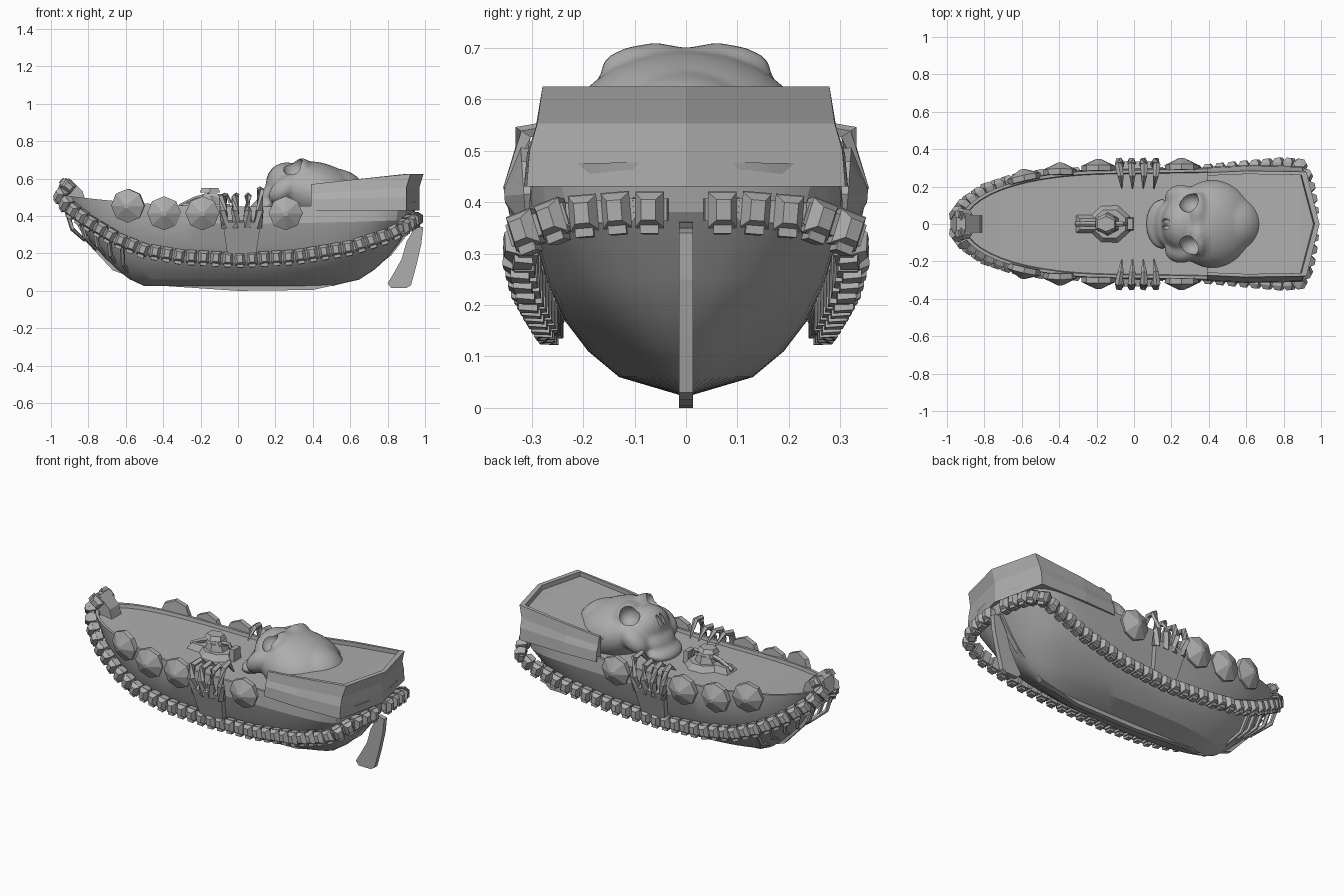
import bpy, bmesh, math
from mathutils import Vector, Matrix

if "Cube" in bpy.data.objects:
    bpy.data.objects.remove(bpy.data.objects["Cube"])

mat = bpy.data.materials.new("plain grey")
mat.diffuse_color = (0.42, 0.42, 0.42, 1)
mat.use_nodes = True
mat.node_tree.nodes["Principled BSDF"].inputs["Base Color"].default_value = mat.diffuse_color


def finish(name, bm, mirror=False, smooth=None):
    bmesh.ops.recalc_face_normals(bm, faces=bm.faces)
    me = bpy.data.meshes.new(name)
    bm.to_mesh(me)
    bm.free()
    me.materials.append(mat)
    ob = bpy.data.objects.new(name, me)
    bpy.context.collection.objects.link(ob)
    if mirror:
        m = ob.modifiers.new("mirror", 'MIRROR')
        m.use_axis = (False, True, False)
        m.merge_threshold = 0.0005
    if smooth:
        bpy.ops.object.select_all(action='DESELECT')
        ob.select_set(True)
        bpy.context.view_layer.objects.active = ob
        bpy.ops.object.shade_smooth_by_angle(angle=math.radians(smooth))
    return ob


def loft(name, rows, mirror=True, smooth=None, loop=False):
    bm = bmesh.new()
    vs = [[bm.verts.new(p) for p in r] for r in rows]
    pairs = list(zip(vs, vs[1:])) + ([(vs[-1], vs[0])] if loop else [])
    for a, b in pairs:
        for i in range(len(a) - 1):
            bm.faces.new((a[i], a[i + 1], b[i + 1], b[i]))
    if loop:
        bm.faces.new([r[0] for r in vs])
    bmesh.ops.remove_doubles(bm, verts=bm.verts, dist=0.0005)
    return finish(name, bm, mirror, smooth)


def plate(name, pts, half):
    """Side profile in x, z given thickness across y."""
    bm = bmesh.new()
    a = [bm.verts.new((x, -half, z)) for x, z in pts]
    b = [bm.verts.new((x, half, z)) for x, z in pts]
    bm.faces.new(a)
    bm.faces.new(b[::-1])
    n = len(pts)
    for i in range(n):
        bm.faces.new((a[i], a[(i + 1) % n], b[(i + 1) % n], b[i]))
    return finish(name, bm)


def taper(bm, M, base, top, z0, z1, n=4):
    """Tapered prism: base and top are half sizes in x, y."""
    k = 1 / math.cos(math.pi / n)
    ring = lambda s, z: [bm.verts.new(M @ Vector((
        s[0] * k * math.cos(math.pi * (2 * i + 1) / n), s[1] * k * math.sin(math.pi * (2 * i + 1) / n), z)))
        for i in range(n)]
    a, b = ring(base, z0), ring(top, z1)
    bm.faces.new(a[::-1])
    bm.faces.new(b)
    for i in range(n):
        bm.faces.new((a[i], a[(i + 1) % n], b[(i + 1) % n], b[i]))


def bone(bm, pts, radii, n=5):
    """Tapered tube through points."""
    pts = [Vector(p) for p in pts]
    rings = []
    for i, p in enumerate(pts):
        t = pts[min(i + 1, len(pts) - 1)] - pts[max(i - 1, 0)]
        q = t.to_track_quat('Z', 'X')
        rings.append([bm.verts.new(p + q @ Vector((
            radii[i] * math.cos(math.tau * k / n), radii[i] * math.sin(math.tau * k / n), 0))) for k in range(n)])
    for a, b in zip(rings, rings[1:]):
        for k in range(n):
            bm.faces.new((a[k], a[(k + 1) % n], b[(k + 1) % n], b[k]))
    bm.faces.new(rings[0][::-1])
    bm.faces.new(rings[-1])


# Hull with rim and deck: z, half width, bow x, stern x, fullness
levels = [(.025, .012, -.5, .5, 0), (.06, .13, -.58, .65, .1), (.11, .19, -.65, .73, .22),
          (.17, .235, -.72, .8, .4), (.24, .265, -.79, .86, .6), (.36, .297, -.88, .94, .8),
          (.45, .288, -.93, .955, 1), (.45, .272, -.91, .935, 1), (.43, .268, -.905, .93, 1),
          (.43, 0, -.905, .93, 1)]
rows = []
for z, w, xb, xs, v in levels:
    row = []
    for i in range(29):
        u = -math.cos(math.pi * i / 28)
        s = abs(u)
        x = s * (xb if u < 0 else xs)
        e = 2.5 if u < 0 else 2 + 18 * v * v
        y = w * math.sqrt(max(0, 1 - s ** e)) * (1 + (.06 * v * s if u > 0 else 0))
        row.append((x, y, z + (.07 if u < 0 else .03) * v * x * x))
    rows.append(row)
loft("hull", rows, smooth=20)

# Raised stern walls with a pointed transom, and the stern deck
plan = [(.39, .29), (.6, .3), (.9, .295), (.97, 0)]
shape = [(.43, 1.05, 0, 0), (.49, 1.03, 0, .2), (.52, .98, 0, .6), (.57, .945, .022, 1),
         (.57, .89, -.005, 1), (.43, .89, -.02, 0)]
rise = lambda x: .055 * min(1, (x - .39) / .5)
loft("stern_wall", [[(x + dx * (x > .8), y * s, z + k * rise(x)) for x, y in plan]
                    for z, s, dx, k in shape], loop=True)
loft("stern_deck", [[(x - .01 * (x > .8), y * s, z + rise(x)) for x, y in plan]
                    for z, s in [(.545, .9), (.545, 0)]])

# Keel, stem head and rudder
outer = [(-.93, .54), (-.9, .42), (-.8, .25), (-.67, .11), (-.45, .03), (0, 0), (.4, .005),
         (.65, .06), (.82, .19), (.95, .36)]
plate("keel", outer + [(x * .9, z + (.4 - z) * .12) for x, z in outer[::-1]], .014)
plate("stem_head", [(-.98, .5), (-.95, .58), (-.9, .6), (-.83, .53), (-.8, .43), (-.91, .42)], .045)
plate("rudder", [(.99, .34), (.98, .25), (.955, .14), (.925, .03), (.90, .015), (.82, .015), (.80, .04),
                 (.83, .09), (.875, .17), (.90, .26), (.95, .35)], .014)

# Backbone chain round the hull
path = [Vector(p) for p in [(-.91, .05, .56), (-.95, .055, .51), (-.91, .11, .45), (-.8, .185, .37),
        (-.65, .235, .28), (-.5, .26, .22), (-.3, .272, .187), (0, .268, .17), (.3, .28, .185),
        (.6, .308, .235), (.8, .325, .3), (.89, .315, .345), (.93, .24, .375), (.95, .12, .385), (.96, .03, .385)]]
bm = bmesh.new()
left = 0
for a, b in zip(path, path[1:]):
    t = (b - a).normalized()
    out = Vector((0, 0, 1)).cross(t).normalized()
    if out.y < -.1:
        out = -out
    up = t.cross(out)
    d = left
    while d < (b - a).length:
        R = Matrix((t, up, out)).transposed().to_4x4()
        M = Matrix.Translation(a + t * d) @ R
        taper(bm, M, (.021, .034), (.028, .036), -.03, .008)
        taper(bm, M, (.028, .034), (.014, .020), .008, .032)
        taper(bm, M, (.034, .022), (.034, .022), -.02, .008)
        D = Matrix.Translation(a + t * d - up * .036) @ R
        taper(bm, D, (.014, .012), (.018, .010), -.02, .016)
        d += .065
    left = d - (b - a).length
finish("backbone_chain", bm, mirror=True)

# Bow ribs between the chain and the keel
bm = bmesh.new()
for i in range(5):
    f = i / 4
    top = Vector((-.92 + .3 * f, .09 + .14 * f, .44 - .18 * f))
    low = Vector((-.82 + .24 * f, .012, .27 - .19 * f))
    mid = (top + low) / 2 + Vector((-.015, .035, -.025))
    bone(bm, [top, mid, low], [.014, .012, .008])
finish("bow_ribs", bm, mirror=True)

# Faceted round shields
bm = bmesh.new()
for x, y, z in [(-.59, .255, .455), (-.395, .29, .415), (-.19, .31, .415), (.255, .315, .415)]:
    M = Matrix.Translation((x, y, z)) @ Matrix.Rotation(math.radians(-90 - 4), 4, 'X') \
        @ Matrix.Rotation(-.22 if x < -.5 else 0, 4, 'Y') @ Matrix.Rotation(math.pi / 8, 4, 'Z')
    taper(bm, M, (.082, .082), (.084, .084), -.03, .0, 8)
    taper(bm, M, (.084, .084), (.012, .012), .0, .038, 8)
finish("shields", bm, mirror=True)

# Bony hands gripping the sides
bm = bmesh.new()
M = Matrix.Translation((.02, .262, .2)) @ Matrix.Rotation(math.radians(-15), 4, 'X')
taper(bm, M, (.075, .022), (.102, .026), -.01, .18)
for i in range(4):
    x = -.065 + i * .057
    h = .035 * (i == 3)
    bone(bm, [(x, .312, .34), (x * 1.15 - .005, .335, .43), (x * 1.2 - .005, .315, .50 + h),
              (x * 1.1, .26, .51 + h), (x, .19, .46)], [.024, .022, .02, .017, .004])
finish("gripping_hands", bm, mirror=True)

# Deck weapon: base, turret, cap, barrel and hook
bm = bmesh.new()
T = Matrix.Translation
taper(bm, T((-.13, 0, .42)), (.115, .105), (.085, .075), 0, .045, 8)
taper(bm, T((-.24, 0, .42)), (.08, .055), (.05, .03), 0, .05)
taper(bm, T((-.14, 0, .46)), (.06, .055), (.045, .045), 0, .045, 6)
taper(bm, T((-.145, 0, .50)), (.05, .04), (.035, .035), 0, .02)
taper(bm, T((-.15, 0, .525)), (.055, .05), (.045, .035), 0, .025, 6)
taper(bm, T((-.02, 0, .43)), (.016, .035), (.014, .03), 0, .07)
bone(bm, [(-.31, 0, .45), (-.23, 0, .49), (-.15, 0, .51)], [.014, .014, .016])
bone(bm, [(-.13, 0, .5), (-.06, 0, .51), (-.04, 0, .47)], [.014, .013, .01])
finish("deck_weapon", bm)


# Giant skull: overlapping ellipsoids fused together, sockets cut out
def ellipsoids(name, parts, smooth=None):
    bm = bmesh.new()
    for c, r, tilt in parts:
        for sy in ([1, -1] if c[1] else [1]):
            M = T((c[0], c[1] * sy, c[2])) @ Matrix.Rotation(math.radians(tilt), 4, 'Y') \
                @ Matrix.Diagonal((*r, 1))
            bmesh.ops.create_uvsphere(bm, u_segments=24, v_segments=14, radius=1, matrix=M)
    return finish(name, bm, smooth=smooth)


skull = ellipsoids("skull", [
    ((.43, 0, .52), (.24, .24, .165), 18),        # cranium
    ((.54, 0, .53), (.155, .15, .12), 20),        # back of the head
    ((.27, 0, .56), (.12, .15, .13), -30),        # face
    ((.345, .06, .655), (.05, .11, .055), -20),   # brow
    ((.25, .14, .545), (.10, .07, .06), -40),     # cheeks
    ((.18, 0, .52), (.085, .12, .05), -45),       # upper jaw
    ((.15, 0, .455), (.09, .135, .045), -15)],    # lower jaw
    smooth=60)
cutter = ellipsoids("socket_cutter", [
    ((.30, .115, .66), (.058, .055, .065), -40),
    ((.19, .016, .62), (.045, .017, .035), -45)])
cutter.hide_render = True
cutter.hide_set(True)
m = skull.modifiers.new("fuse", 'REMESH')
m.mode = 'VOXEL'
m.voxel_size = .012
m.use_smooth_shade = True
m = skull.modifiers.new("soften", 'SMOOTH')
m.iterations = 8
m = skull.modifiers.new("sockets", 'BOOLEAN')
m.operation = 'DIFFERENCE'
m.object = cutter
